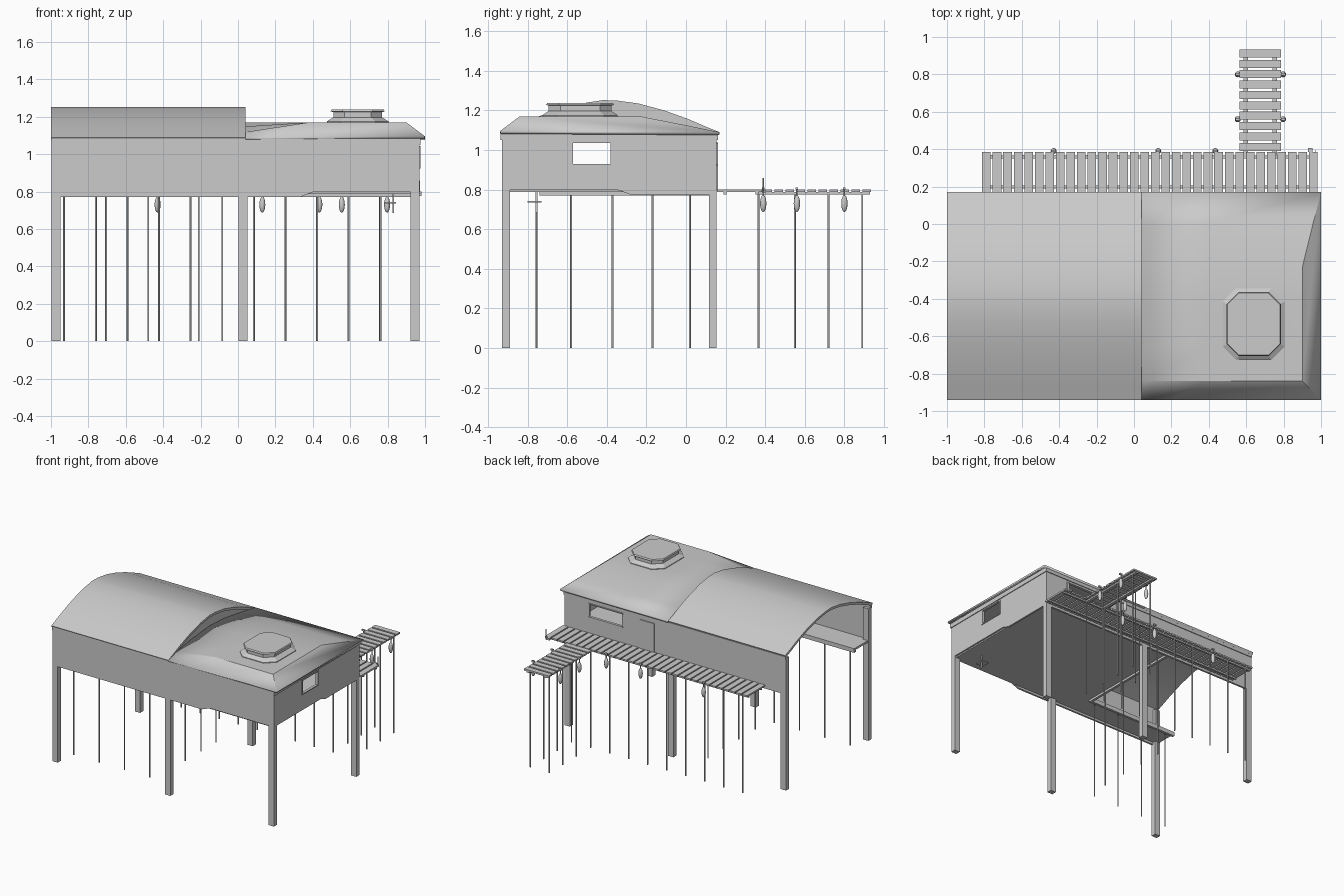
import bpy, bmesh, math

mat = bpy.data.materials.new("weathered_grey")
mat.diffuse_color = (0.6, 0.6, 0.6, 1)


def finish(name, bm):
    bmesh.ops.recalc_face_normals(bm, faces=bm.faces)
    me = bpy.data.meshes.new(name)
    bm.to_mesh(me)
    bm.free()
    ob = bpy.data.objects.new(name, me)
    bpy.context.collection.objects.link(ob)
    me.materials.append(mat)
    return ob


def boxes(name, items):
    """Each item is (x0, x1, y0, y1, z0, z1)."""
    bm = bmesh.new()
    for x0, x1, y0, y1, z0, z1 in items:
        v = bmesh.ops.create_cube(bm, size=1)["verts"]
        for p in v:
            p.co = (x1 if p.co.x > 0 else x0, y1 if p.co.y > 0 else y0, z1 if p.co.z > 0 else z0)
    return finish(name, bm)


def prism(name, pts, axis, a, b):
    """Extrude a 2D outline along an axis from a to b."""
    bm = bmesh.new()
    def put(p, t):
        c = list(p)
        c.insert(axis, t)
        return bm.verts.new(c)
    lo = [put(p, a) for p in pts]
    hi = [put(p, b) for p in pts]
    bm.faces.new(lo)
    bm.faces.new(hi)
    n = len(pts)
    for i in range(n):
        bm.faces.new((lo[i], lo[(i + 1) % n], hi[(i + 1) % n], hi[i]))
    return finish(name, bm)


def smooth(ob, deg=30):
    bpy.ops.object.select_all(action='DESELECT')
    ob.select_set(True)
    bpy.context.view_layer.objects.active = ob
    bpy.ops.object.shade_smooth_by_angle(angle=math.radians(deg))


def rods(name, items, r=0.005):
    """Each item is (x, y, z0, z1)."""
    bm = bmesh.new()
    for x, y, z0, z1 in items:
        v = bmesh.ops.create_cone(bm, cap_ends=True, segments=8, radius1=r, radius2=r, depth=z1 - z0)["verts"]
        bmesh.ops.translate(bm, verts=v, vec=(x, y, (z0 + z1) / 2))
    return smooth(finish(name, bm), 50)


# Six heavy corner and middle posts
boxes("main_posts", [(x, x + 0.047, y, y + 0.04, 0, 1.06)
                     for x in (-0.997, 0.003, 0.923) for y in (-0.93, 0.115)])

# Front wall, with its raised lower edge at the right
prism("front_wall", [(-0.997, 0.77), (0.33, 0.77), (0.40, 0.797), (0.97, 0.797),
                     (0.97, 1.09), (-0.997, 1.09)], 1, -0.93, -0.915)

# Right wall around its window
prism("right_wall_lower", [(-0.93, 0.797), (-0.34, 0.797), (-0.28, 0.775), (0.155, 0.775),
                           (0.155, 0.93), (-0.93, 0.93)], 0, 0.955, 0.97)
boxes("right_wall_upper", [(0.955, 0.97, -0.93, -0.57, 0.93, 1.09),
                           (0.955, 0.97, -0.38, 0.155, 0.93, 1.09),
                           (0.955, 0.97, -0.57, -0.38, 1.035, 1.09)])

# Back wall around its window
boxes("back_wall", [(-0.997, 0.97, 0.14, 0.155, 0.77, 0.93),
                    (-0.997, 0.46, 0.14, 0.155, 0.93, 1.09),
                    (0.75, 0.97, 0.14, 0.155, 0.93, 1.09),
                    (0.46, 0.75, 0.14, 0.155, 1.03, 1.09)])
boxes("back_door", [(0.17, 0.30, 0.152, 0.162, 0.80, 1.03)])
boxes("window_frames", [(0.968, 0.976, -0.58, -0.37, 0.922, 0.93), (0.968, 0.976, -0.58, -0.37, 1.035, 1.043),
                        (0.968, 0.976, -0.58, -0.57, 0.93, 1.035), (0.968, 0.976, -0.38, -0.37, 0.93, 1.035),
                        (0.45, 0.76, 0.153, 0.161, 0.922, 0.93), (0.45, 0.76, 0.153, 0.161, 1.03, 1.038)])

# Trim bands under the eaves
boxes("eave_trim", [(-0.998, 0.975, -0.936, -0.915, 1.05, 1.085),
                    (-0.998, 0.975, 0.14, 0.161, 1.05, 1.085),
                    (0.955, 0.976, -0.936, 0.161, 1.05, 1.085)])

# Floor: right hall plus a walkway around the open boat slip
boxes("floor", [(-0.19, 0.957, -0.917, 0.142, 0.787, 0.803),
                (-0.99, -0.19, -0.917, -0.72, 0.787, 0.803)])
boxes("floor_beams", [(-0.21, -0.19, -0.72, 0.14, 0.77, 0.795),
                      (-0.99, -0.19, -0.74, -0.72, 0.77, 0.795)])

# Barrel roof over the left half
arch = [(-0.94, 1.09), (-0.87, 1.12), (-0.78, 1.157), (-0.66, 1.2), (-0.53, 1.235), (-0.42, 1.252),
        (-0.35, 1.25), (-0.24, 1.235), (-0.11, 1.2), (0.01, 1.157), (0.10, 1.118), (0.17, 1.09)]
under = [(y * 0.985 - 0.006, z - 0.018) for y, z in reversed(arch)]
smooth(prism("barrel_roof", arch + under, 0, -1.0, 0.04))
# Gable closing the step between the two roofs
prism("roof_step_gable", arch, 0, 0.02, 0.034)

# Right roof: low arch on the left blending into a hipped corner
bm = bmesh.new()
left = [(-0.94, 1.088), (-0.84, 1.118), (-0.66, 1.148), (-0.42, 1.168), (-0.23, 1.158), (0.0, 1.122), (0.17, 1.09)]
mid = [(-0.84, 1.17), (-0.66, 1.17), (-0.42, 1.17), (-0.23, 1.165), (0.0, 1.125), (0.17, 1.09)]
L = [bm.verts.new((0.04, y, z)) for y, z in left]
M = [bm.verts.new((0.38, y, z)) for y, z in mid]
R = [bm.verts.new((0.9 if y < -0.2 else (0.9566 if y < 0.1 else 1.0), y, 1.17 if y < -0.2 else z)) for y, z in mid]
front_a = bm.verts.new((0.2, -0.94, 1.088))
corner = bm.verts.new((1.0, -0.94, 1.095))
bm.faces.new((L[0], front_a, M[0], L[1]))
bm.faces.new((front_a, corner, R[0], M[0]))
for i in range(5):
    bm.faces.new((L[i + 1], M[i], M[i + 1], L[i + 2]))
    bm.faces.new((M[i], R[i], R[i + 1], M[i + 1]))
bm.faces.new((corner, R[5], R[4], R[3], R[2], R[1], R[0]))
roof = finish("hipped_roof", bm)
if sum(p.normal.z for p in roof.data.polygons) < 0:
    roof.data.flip_normals()
smooth(roof, 20)
sol = roof.modifiers.new("thickness", 'SOLIDIFY')
sol.thickness = 0.015
sol.offset = -1


# Octagonal roof hatch
def octagon(hx, hy, c):
    return [(0.64 + sx * a, -0.535 + sy * b) for sx, sy, a, b in
            ((1, -1, hx, hy - c), (1, 1, hx, hy - c), (1, 1, hx - c, hy), (-1, 1, hx - c, hy),
             (-1, 1, hx, hy - c), (-1, -1, hx, hy - c), (-1, -1, hx - c, hy), (1, -1, hx - c, hy))]


bm = bmesh.new()
rings = [[bm.verts.new((x, y, z)) for x, y in octagon(hx, hy, c)] for hx, hy, c, z in
         ((0.165, 0.19, 0.07, 1.165), (0.165, 0.19, 0.07, 1.175), (0.13, 0.16, 0.06, 1.197),
          (0.13, 0.16, 0.06, 1.225), (0.145, 0.172, 0.065, 1.228), (0.14, 0.165, 0.06, 1.238))]
for a, b in zip(rings, rings[1:]):
    for i in range(8):
        bm.faces.new((a[i], a[(i + 1) % 8], b[(i + 1) % 8], b[i]))
bm.faces.new(rings[-1])
bm.faces.new(rings[0])
finish("roof_hatch", bm)

# Rear deck and dock with planks and stringers
boxes("deck_planks", [(-0.812 + i * 0.0564, -0.766 + i * 0.0564, 0.157, 0.385, 0.787, 0.8) for i in range(32)])
boxes("deck_stringers", [(-0.81, 0.98, 0.19, 0.205, 0.775, 0.788), (-0.81, 0.98, 0.35, 0.365, 0.775, 0.788)])
boxes("dock_planks", [(0.565, 0.785, 0.391 + i * 0.0555, 0.434 + i * 0.0555, 0.787, 0.8) for i in range(10)])
boxes("dock_stringers", [(0.585, 0.61, 0.36, 0.93, 0.775, 0.788), (0.74, 0.765, 0.36, 0.93, 0.775, 0.788)])

# Thin piles below the deck, the dock and the slip walkway
rods("deck_piles", [(-0.76 + i * 0.169, 0.365, 0, 0.788) for i in range(10)])
rods("dock_piles", [(x, y, 0, 0.788) for x in (0.59, 0.76) for y in (0.55, 0.72, 0.89)])
rods("slip_piles", [(x, -0.755, 0, 0.79) for x in (-0.93, -0.705, -0.48, -0.255)]
     + [(-0.21, y, 0, 0.79) for y in (-0.58, -0.37, -0.17, 0.02)])

# Boat fenders hanging on short ropes
spots = [(-0.43, 0.39), (0.13, 0.39), (0.435, 0.39)] + [(x, y) for x in (0.555, 0.797) for y in (0.56, 0.8)]
bm = bmesh.new()
for x, y in spots:
    v = bmesh.ops.create_uvsphere(bm, u_segments=12, v_segments=8, radius=1)["verts"]
    for p in v:
        p.co = (x + p.co.x * 0.016, y + p.co.y * 0.016, 0.73 + p.co.z * 0.043)
smooth(finish("fenders", bm), 60)
rods("fender_ropes", [(x, y, 0.76, 0.812) for x, y in spots], 0.004)
rods("mooring_pegs", [(0.97, 0.39, 0.78, 0.86)], 0.004)
boxes("mooring_cleats", [(x - 0.012, x + 0.012, y - 0.006, y + 0.006, 0.8, 0.812) for x, y in spots]
      + [(0.93, 0.955, 0.385, 0.405, 0.785, 0.8)])

# Small drain pipe under the front right corner
boxes("drain_pipe", [(0.78, 0.845, -0.8, -0.73, 0.735, 0.743), (0.825, 0.835, -0.76, -0.75, 0.685, 0.79)])
